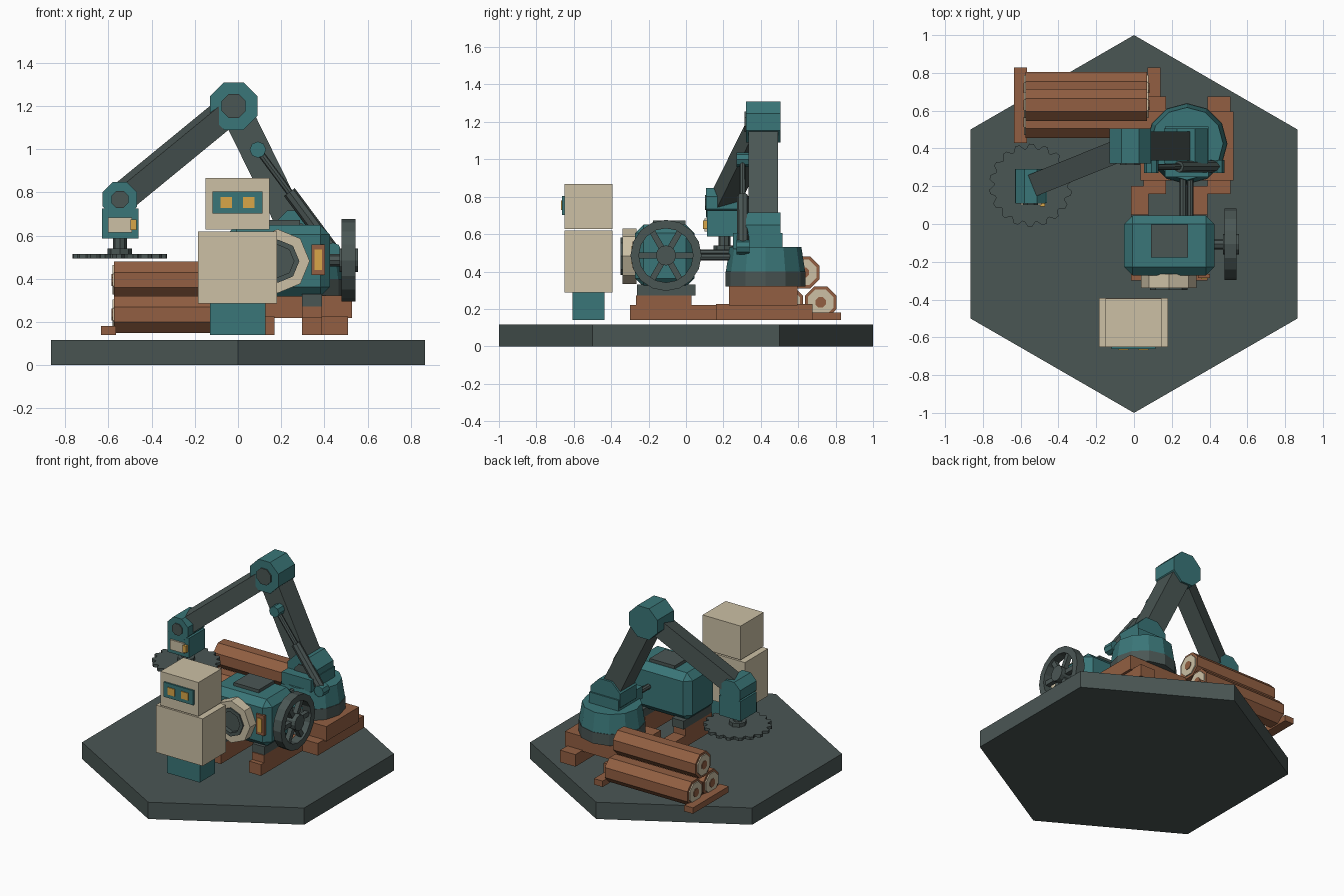
import bpy, bmesh, math
from mathutils import Vector, Matrix

if "Cube" in bpy.data.objects:
    bpy.data.objects.remove(bpy.data.objects["Cube"], do_unlink=True)


def material(name, rgb):
    lin = [(c / 255 / 12.92) if c < 11 else ((c / 255 + 0.055) / 1.055) ** 2.4 for c in rgb]
    m = bpy.data.materials.new(name)
    m.use_nodes = True
    m.diffuse_color = (*lin, 1)
    m.node_tree.nodes["Principled BSDF"].inputs["Base Color"].default_value = (*lin, 1)
    return m


TEAL = material("teal paint", (58, 118, 120))
DARK = material("dark steel", (74, 86, 84))
CREAM = material("cream", (204, 192, 165))
WOOD = material("brown wood", (146, 95, 66))
YELLOW = material("amber", (216, 166, 72))


def finish(name, bm, mat):
    bmesh.ops.recalc_face_normals(bm, faces=bm.faces)
    me = bpy.data.meshes.new(name)
    bm.to_mesh(me)
    bm.free()
    me.materials.append(mat)
    ob = bpy.data.objects.new(name, me)
    bpy.context.collection.objects.link(ob)
    return ob


def frame(a, b):
    """Matrix at the middle of a-b with local z along it."""
    a, b = Vector(a), Vector(b)
    return Matrix.Translation((a + b) / 2) @ (b - a).to_track_quat('Z', 'Y').to_matrix().to_4x4()


def box(name, x, y, z, mat, bevel=0):
    bm = bmesh.new()
    size = [r[1] - r[0] for r in (x, y, z)]
    mid = [(r[1] + r[0]) / 2 for r in (x, y, z)]
    bmesh.ops.create_cube(bm, size=1, matrix=Matrix.Translation(mid) @ Matrix.Diagonal((*size, 1)))
    if bevel:
        bmesh.ops.bevel(bm, geom=bm.edges[:], offset=bevel, segments=1, affect='EDGES')
    return finish(name, bm, mat)


def rod(name, a, b, r, mat, sides=8, turn=0, r2=None):
    bm = bmesh.new()
    spin = Matrix.Rotation(math.radians(turn), 4, 'Z')
    bmesh.ops.create_cone(bm, cap_ends=True, segments=sides, radius1=r, radius2=r if r2 is None else r2,
                          depth=(Vector(b) - Vector(a)).length, matrix=frame(a, b) @ spin)
    return finish(name, bm, mat)


def beam(name, a, b, width, height, mat):
    d = Vector(b) - Vector(a)
    m = Matrix.Translation((Vector(a) + Vector(b)) / 2) @ d.to_track_quat('X', 'Z').to_matrix().to_4x4()
    bm = bmesh.new()
    bmesh.ops.create_cube(bm, size=1, matrix=m @ Matrix.Diagonal((d.length, width, height, 1)))
    return finish(name, bm, mat)


def ring(name, a, b, outer, inner, mat, sides):
    m, h = frame(a, b), (Vector(b) - Vector(a)).length / 2
    bm = bmesh.new()
    loops = []
    for i in range(sides):
        t = math.tau * i / sides
        loops.append([bm.verts.new(m @ Vector((r * math.cos(t), r * math.sin(t), z)))
                      for r, z in ((outer, -h), (outer, h), (inner, h), (inner, -h))])
    for i in range(sides):
        p, q = loops[i], loops[(i + 1) % sides]
        for k in range(4):
            bm.faces.new((p[k], p[(k + 1) % 4], q[(k + 1) % 4], q[k]))
    return finish(name, bm, mat)


# hexagonal ground slab
rod("base_slab", (0, 0, 0), (0, 0, 0.118), 1, DARK, 6)

# blocky figure with a screen face
box("figure_legs", (-0.13, 0.127), (-0.607, -0.436), (0.14, 0.29), TEAL)
box("figure_body", (-0.185, 0.18), (-0.65, -0.392), (0.287, 0.62), CREAM)
box("figure_head", (-0.15, 0.146), (-0.65, -0.394), (0.628, 0.867), CREAM)
box("face_screen", (-0.118, 0.114), (-0.662, -0.64), (0.702, 0.805), TEAL)
for side, x in (("right", -0.055), ("left", 0.05)):
    box(side + "_eye", (x - 0.027, x + 0.027), (-0.668, -0.655), (0.728, 0.779), YELLOW)

# engine on timber rails
for side, x in (("right", 0.03), ("left", 0.343)):
    w = (x - 0.046, x + 0.046)
    box(side + "_rail", w, (-0.3, 0.2), (0.14, 0.22), WOOD)
    box(side + "_rail_block", w, (-0.268, 0.03), (0.22, 0.272), WOOD)
    box(side + "_engine_foot", w, (-0.262, 0.05), (0.272, 0.33), DARK)
box("engine_body", (-0.052, 0.426), (-0.272, 0.045), (0.318, 0.65), TEAL, 0.045)
box("engine_hatch", (0.09, 0.286), (-0.177, -0.003), (0.645, 0.672), DARK)
C = Vector((0.184, 0, 0.482))
at = lambda y: C + Vector((0, y, 0))
ring("intake_ring", at(-0.34), at(-0.265), 0.148, 0.098, CREAM, 8)
ring("intake_sleeve", at(-0.35), at(-0.265), 0.1, 0.075, DARK, 8)
rod("intake_fan", at(-0.32), at(-0.265), 0.08, DARK)
box("panel_frame", (0.34, 0.402), (-0.285, -0.265), (0.418, 0.56), WOOD)
box("panel_light", (0.354, 0.388), (-0.291, -0.28), (0.44, 0.536), YELLOW)

# flywheel
W = Vector((0, -0.107, 0.486))
on = lambda x: W + Vector((x, 0, 0))
ring("flywheel_rim", on(0.48), on(0.543), 0.19, 0.145, DARK, 16)
rod("flywheel_axle", on(0.4), on(0.5), 0.028, DARK)
rod("flywheel_hub", on(0.47), on(0.556), 0.054, DARK, 12)
for i in range(6):
    t = math.tau * i / 6
    beam(f"flywheel_spoke_{i + 1}", on(0.511), on(0.511) + Vector((0, math.cos(t), math.sin(t))) * 0.16,
         0.032, 0.032, DARK)

# pipes from engine to arm
for i, (x, z) in enumerate(((0.26, 0.5), (0.298, 0.477))):
    rod(f"pipe_{i + 1}", (x, 0.03, z), (x, 0.26, z), 0.018, DARK)

# timber stand for the arm
for side, x in (("right", 0.11), ("left", 0.45)):
    box(side + "_sleeper", (x - 0.06, x + 0.06), (0.16, 0.675), (0.14, 0.225), WOOD)
box("stand_deck", (0.035, 0.528), (0.23, 0.595), (0.218, 0.322), WOOD)

# turntable and shoulder
P = Vector((0.28, 0.425, 0))
up = lambda z: P + Vector((0, 0, z))
rod("turntable_ring", up(0.32), up(0.4), 0.215, DARK, 12)
rod("turntable_drum", up(0.4), up(0.53), 0.212, TEAL, 12, 0, 0.192)
box("shoulder_block", (0.165, 0.395), (0.25, 0.515), (0.52, 0.605), TEAL)
S, E, R = Vector((0.275, 0.413, 0.6)), Vector((-0.02, 0.413, 1.2)), Vector((-0.547, 0.2, 0.768))


def joint(name, c, half, r, hub):
    d = Vector((0, half, 0))
    rod(name + "_joint", c - d, c + d, r, TEAL, 8, 22.5)
    rod(name + "_hub", c - d * 1.08, c, hub, DARK, 8, 22.5)


joint("shoulder", S, 0.092, 0.125, 0.06)
joint("elbow", E, 0.092, 0.119, 0.06)
joint("wrist", R, 0.092, 0.086, 0.043)
beam("lower_arm", S, E, 0.156, 0.14, DARK)
beam("forearm", E, R, 0.12, 0.115, DARK)

# hydraulic ram beside the lower arm
top, bottom = Vector((0.092, 0.302, 0.998)), Vector((0.44, 0.305, 0.53))
rod("ram_piston", top, bottom, 0.016, DARK)
rod("ram_cylinder", top.lerp(bottom, 0.42), bottom, 0.031, DARK)
for name, c, y in (("ram_top_pin", top, 0.36), ("ram_bottom_pin", bottom, 0.34)):
    rod(name, (c.x, 0.27, c.z), (c.x, y, c.z), 0.038, TEAL)

# saw head
box("saw_housing", (-0.63, -0.461), (0.112, 0.292), (0.586, 0.725), TEAL)
box("saw_plate", (-0.602, -0.49), (0.1, 0.12), (0.614, 0.684), CREAM)
box("saw_lamp", (-0.497, -0.47), (0.092, 0.12), (0.626, 0.674), YELLOW)
H = Vector((-0.547, 0.205, 0))
low = lambda z: H + Vector((0, 0, z))
rod("saw_spindle", low(0.51), low(0.6), 0.032, DARK)
rod("saw_flange", low(0.51), low(0.54), 0.057, DARK)
teeth = 18
bm = bmesh.new()
rim = []
for i in range(teeth):
    for r, f in ((0.195, 0), (0.22, 0.3), (0.22, 0.6), (0.195, 0.85)):
        t = math.tau * (i + f) / teeth
        rim.append(bm.verts.new(low(0.494) + Vector((r * math.cos(t), r * math.sin(t), 0))))
face = bm.faces.new(rim)
out = bmesh.ops.extrude_face_region(bm, geom=[face])
bmesh.ops.translate(bm, vec=(0, 0, 0.02), verts=[v for v in out["geom"] if isinstance(v, bmesh.types.BMVert)])
finish("saw_blade", bm, DARK)

# stacked logs on two bearers
for side, x in (("right", -0.6), ("left", 0.105)):
    box(side + "_log_bearer", (x - 0.034, x + 0.034), (0.43, 0.828), (0.14, 0.182), WOOD)
for i, (y, z) in enumerate(((0.54, 0.235), (0.72, 0.235), (0.63, 0.395))):
    rod(f"log_{i + 1}", (-0.574, y, z), (0.07, y, z), 0.092, WOOD, 8, 22.5)
    rod(f"log_{i + 1}_cut_ends", (-0.582, y, z), (0.078, y, z), 0.074, CREAM, 8, 22.5)
    rod(f"log_{i + 1}_core", (-0.586, y, z), (0.082, y, z), 0.03, WOOD, 8, 22.5)
